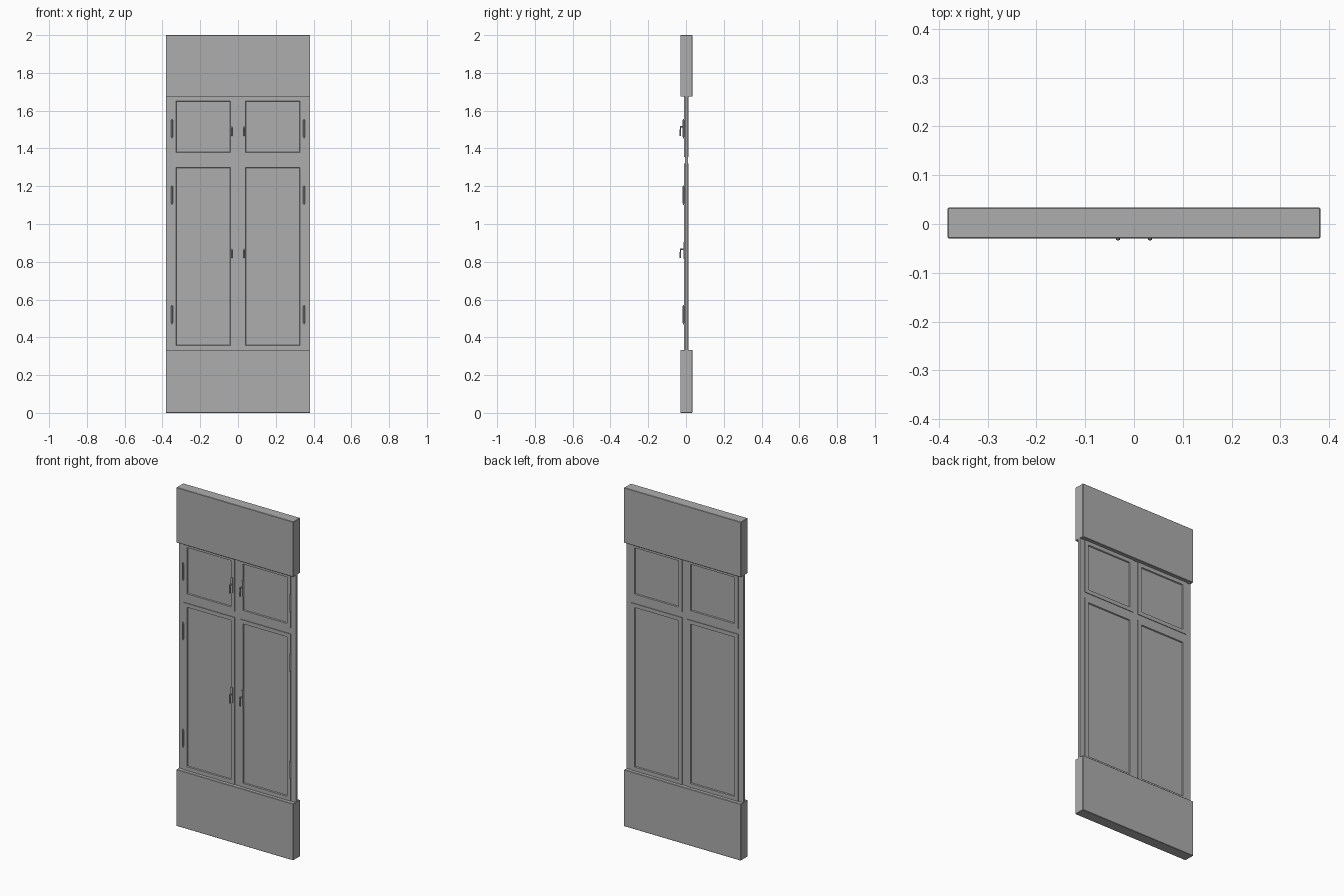
import bpy, bmesh, math
from mathutils import Matrix, Vector

if "Cube" in bpy.data.objects:
    bpy.data.objects.remove(bpy.data.objects["Cube"])

grey = bpy.data.materials.new("plain_grey")
grey.diffuse_color = (0.42, 0.42, 0.42, 1)
grey.use_nodes = True
grey.node_tree.nodes["Principled BSDF"].inputs["Base Color"].default_value = grey.diffuse_color
YC = 0.002  # mid plane of the slab


def finish(name, bm):
    bmesh.ops.recalc_face_normals(bm, faces=bm.faces[:])
    me = bpy.data.meshes.new(name)
    bm.to_mesh(me)
    bm.free()
    me.materials.append(grey)
    ob = bpy.data.objects.new(name, me)
    bpy.context.collection.objects.link(ob)
    return ob


def add_box(bm, x0, x1, y0, y1, z0, z1):
    size = Matrix.Diagonal((x1 - x0, y1 - y0, z1 - z0, 1))
    mid = Matrix.Translation(((x0 + x1) / 2, (y0 + y1) / 2, (z0 + z1) / 2))
    bmesh.ops.create_cube(bm, size=1, matrix=mid @ size)


def box(name, *dims, bevel=0):
    bm = bmesh.new()
    add_box(bm, *dims)
    if bevel:
        bmesh.ops.bevel(bm, geom=bm.edges[:], offset=bevel, segments=1, affect='EDGES')
    return finish(name, bm)


def add_cyl(bm, loc, r, depth, rot=Matrix.Identity(4), r2=None, n=10):
    bmesh.ops.create_cone(bm, cap_ends=True, segments=n, radius1=r,
                          radius2=r if r2 is None else r2, depth=depth,
                          matrix=Matrix.Translation(loc) @ rot)


# door leaf with recessed panel on both sides
def door(name, x0, x1, z0, z1):
    bm = bmesh.new()
    add_box(bm, x0, x1, YC - 0.0115, YC + 0.0115, z0, z1)
    bm.normal_update()
    sides = [f for f in bm.faces if abs(f.normal.y) > 0.9]
    bmesh.ops.inset_individual(bm, faces=sides, thickness=0.032)
    bmesh.ops.inset_individual(bm, faces=sides, thickness=0.004, depth=-0.006)
    return finish(name, bm)


# barrel hinge with small end caps
def hinge(name, x, z):
    bm = bmesh.new()
    add_cyl(bm, (x, -0.013, z), 0.005, 0.09)
    for s in (-1, 1):
        add_cyl(bm, (x, -0.013, z + s * 0.048), 0.0035, 0.008)
    return finish(name, bm)


# back plate, stem and hanging drop
def handle(name, x, z):
    bm = bmesh.new()
    add_box(bm, x - 0.007, x + 0.007, -0.0135, -0.009, z - 0.045, z + 0.045)
    rx = Matrix.Rotation(math.pi / 2, 4, 'X')
    add_cyl(bm, (x, -0.0215, z + 0.006), 0.004, 0.023, rx)
    add_cyl(bm, (x, -0.030, z - 0.014), 0.004, 0.05, r2=0.0025)
    add_cyl(bm, (x, -0.030, z - 0.037), 0.004, 0.008)
    return finish(name, bm)


# thick top and bottom boards
box("bottom_board", -0.382, 0.382, -0.030, 0.034, 0, 0.334, bevel=0.002)
box("top_board", -0.382, 0.382, -0.030, 0.034, 1.674, 2.0, bevel=0.002)

# thin frame behind the doors
f0, f1 = YC - 0.008, YC + 0.008
box("centre_post", -0.02, 0.02, f0, f1, 0.32, 1.69)
for s, side in ((-1, "left"), (1, "right")):
    a, b = sorted((s * 0.345, s * 0.382))
    box(side + "_stile", a, b, f0, f1, 0.32, 1.69)
    a, b = sorted((s * 0.015, s * 0.35))
    box(side + "_middle_rail", a, b, f0 + 0.0002, f1 - 0.0002, 1.315, 1.36)

    # doors and their hardware
    a, b = sorted((s * 0.017, s * 0.35))
    door(side + "_lower_door", a, b, 0.334, 1.321)
    door(side + "_upper_door", a, b, 1.355, 1.674)
    for i, z in enumerate((0.52, 1.153, 1.505)):
        hinge(f"{side}_hinge_{i + 1}", s * 0.35, z)
    handle(side + "_lower_handle", s * 0.033, 0.86)
    handle(side + "_upper_handle", s * 0.033, 1.508)

# smooth the round hardware, keep edges crisp
for ob in bpy.data.objects:
    if "hinge" in ob.name or "handle" in ob.name:
        bpy.ops.object.select_all(action='DESELECT')
        ob.select_set(True)
        bpy.context.view_layer.objects.active = ob
        bpy.ops.object.shade_smooth_by_angle(angle=math.radians(40))
